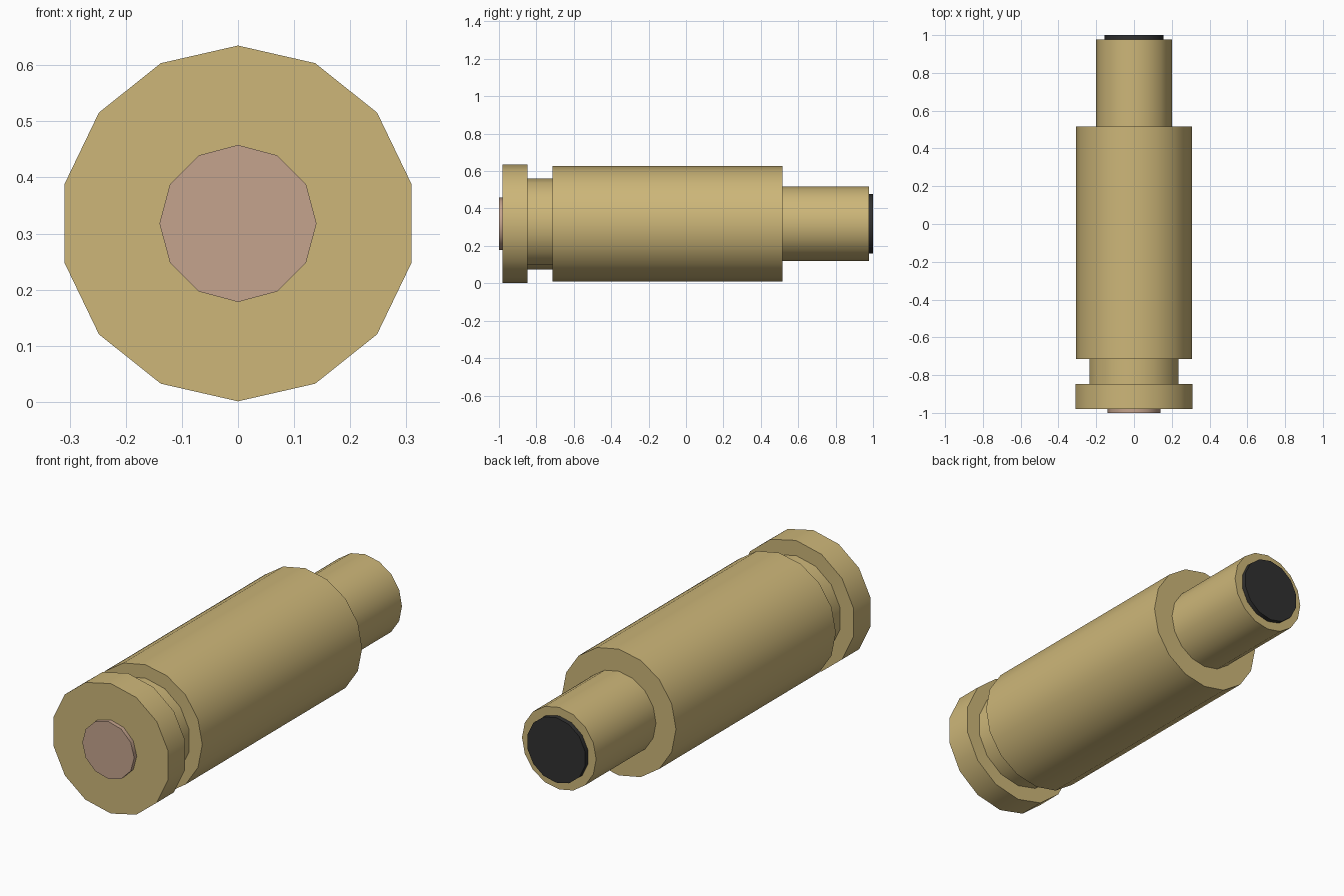
import bpy
from math import pi, radians

cube = bpy.data.objects.get("Cube")
if cube:
    bpy.data.objects.remove(cube, do_unlink=True)

AXIS_Z = 0.318


def material(name, rgb):
    mat = bpy.data.materials.new(name)
    mat.use_nodes = True
    colour = (*rgb, 1.0)
    mat.diffuse_color = colour
    mat.node_tree.nodes["Principled BSDF"].inputs["Base Color"].default_value = colour
    return mat


brass = material("brass", (0.61, 0.47, 0.19))
copper = material("dull_copper", (0.56, 0.37, 0.27))
dark = material("dark_grey", (0.03, 0.03, 0.03))


def barrel(name, sides, radius, y0, y1, mat):
    """Cylinder lying along y with one corner pointing straight up."""
    bpy.ops.mesh.primitive_cylinder_add(
        vertices=sides, radius=radius, depth=y1 - y0,
        location=(0, (y0 + y1) / 2, AXIS_Z), rotation=(pi / 2, 0, 0))
    obj = bpy.context.object
    obj.name = name
    # the first corner lies on local +y, which the rotation turns to +z
    bpy.ops.object.transform_apply(location=False, rotation=True, scale=False)
    obj.data.materials.append(mat)
    bpy.ops.object.shade_smooth_by_angle(angle=radians(31))
    return obj


# Base of the casing
barrel("primer_cap", 12, 0.14, -1.0, -0.98, copper)
barrel("base_rim", 14, 0.317, -0.98, -0.848, brass)
barrel("extractor_groove", 14, 0.243, -0.848, -0.715, brass)

# Main casing and neck
barrel("case_body", 16, 0.308, -0.715, 0.517, brass)
barrel("case_neck", 16, 0.2, 0.517, 0.978, brass)

# Dark mouth plug
barrel("mouth_plug", 14, 0.159, 0.978, 1.0, dark)
